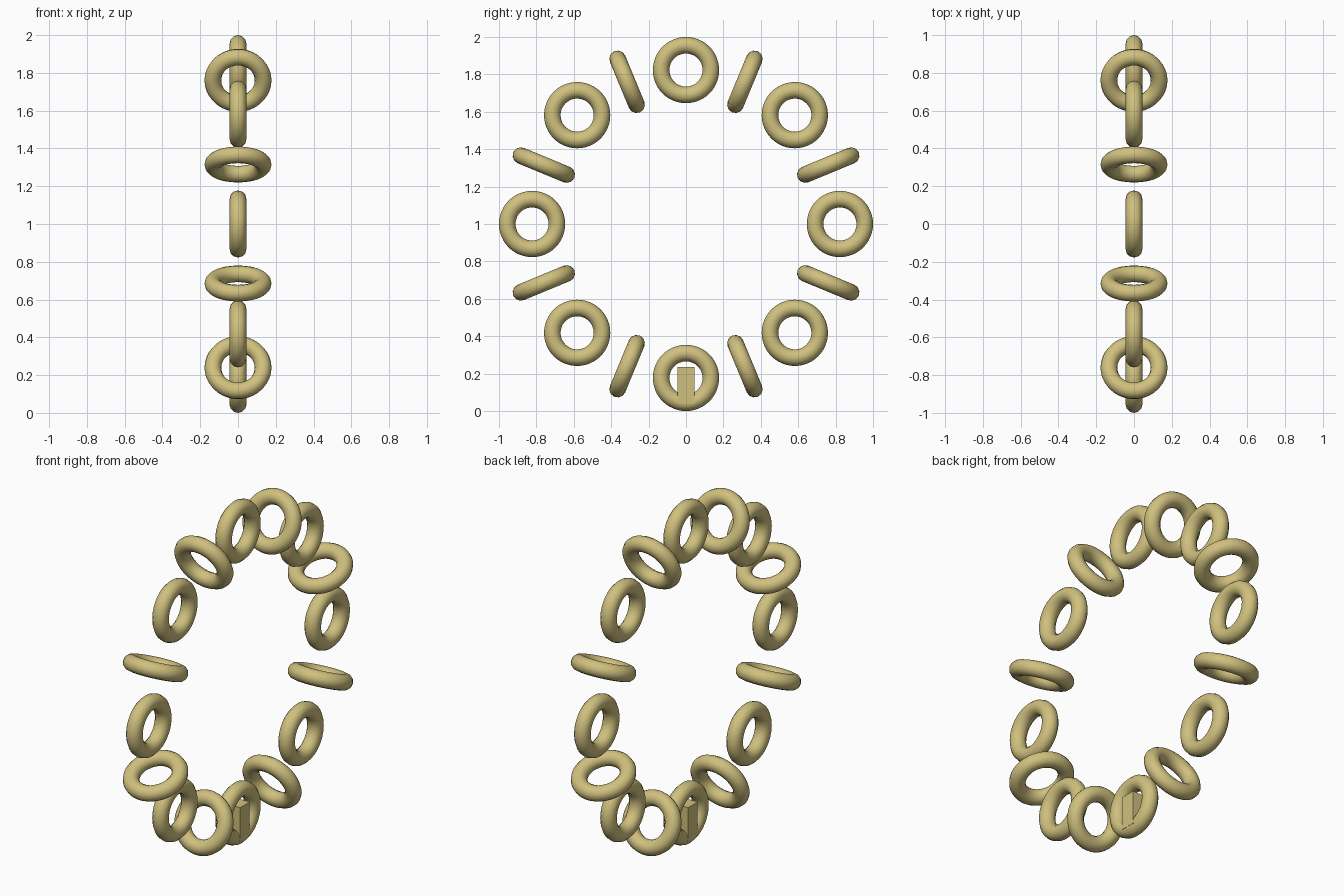
import bpy
import math
from mathutils import Matrix

if "Cube" in bpy.data.objects:
    bpy.data.objects.remove(bpy.data.objects["Cube"], do_unlink=True)

COUNT = 16
MAJOR, MINOR = 0.1328, 0.0443
RADIUS = 1 - MAJOR - MINOR

gold = bpy.data.materials.new("pale_gold")
gold.use_nodes = True
colour = (0.63, 0.53, 0.21, 1)
gold.diffuse_color = colour
gold.node_tree.nodes["Principled BSDF"].inputs["Base Color"].default_value = colour

# Chain links: alternately flat in the loop's plane and turned across it
for i in range(COUNT):
    bpy.ops.mesh.primitive_torus_add(major_radius=MAJOR, minor_radius=MINOR,
                                     major_segments=48, minor_segments=12)
    link = bpy.context.object
    link.name = f"chain_link_{i + 1}"
    flat = Matrix.Rotation(math.pi / 2, 4, "Y") if i % 2 == 0 else Matrix.Rotation(math.pi / 2, 4, "X")
    link.matrix_world = (Matrix.Translation((0, 0, 1))
                         @ Matrix.Rotation(math.tau * i / COUNT, 4, "X")
                         @ Matrix.Translation((0, 0, RADIUS)) @ flat)
    link.data.materials.append(gold)
    bpy.ops.object.shade_smooth()

# Small block set in the lowest link
bpy.ops.mesh.primitive_cube_add(size=1, location=(0, 0, 0.138))
block = bpy.context.object
block.name = "clasp_block"
block.scale = (0.0886, 0.0886, 0.196)
block.data.materials.append(gold)
